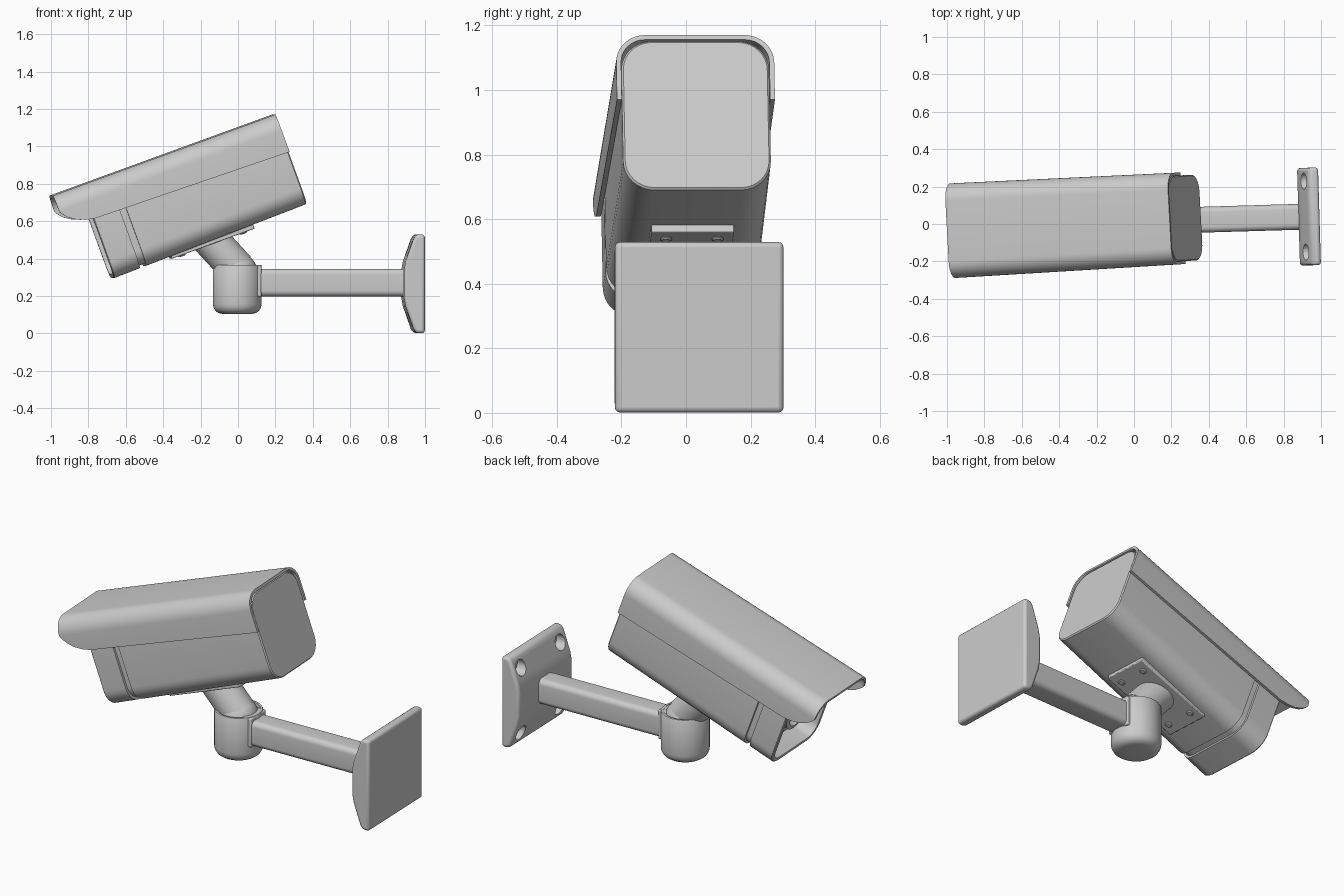
import bpy, bmesh, math
from mathutils import Matrix, Vector

if "Cube" in bpy.data.objects:
    bpy.data.objects.remove(bpy.data.objects["Cube"])

GREY = bpy.data.materials.new("plain_grey")
GREY.diffuse_color = (0.6, 0.6, 0.6, 1)
GREY.use_nodes = True
GREY.node_tree.nodes["Principled BSDF"].inputs["Base Color"].default_value = GREY.diffuse_color

# Frames: camera (origin at top rear edge, -X is forward) and wall mount
CAM = (Matrix.Translation((0.19, 0.027, 1.17)) @ Matrix.Rotation(math.radians(3.1), 4, 'Z')
       @ Matrix.Rotation(math.radians(-20), 4, 'Y'))
MOUNT = Matrix.Translation((-0.004, 0.012, 0)) @ Matrix.Rotation(math.radians(1.7), 4, 'Z')


def finish(name, bm, frame, smooth=True):
    bmesh.ops.recalc_face_normals(bm, faces=bm.faces[:])
    mesh = bpy.data.meshes.new(name)
    bm.to_mesh(mesh)
    bm.free()
    mesh.materials.append(GREY)
    ob = bpy.data.objects.new(name, mesh)
    bpy.context.collection.objects.link(ob)
    ob.matrix_world = frame
    bpy.ops.object.select_all(action='DESELECT')
    bpy.context.view_layer.objects.active = ob
    ob.select_set(True)
    if smooth:
        bpy.ops.object.shade_smooth_by_angle(angle=math.radians(35))
    return ob


def apply_mods(ob):
    bpy.ops.object.select_all(action='DESELECT')
    bpy.context.view_layer.objects.active = ob
    ob.select_set(True)
    for m in list(ob.modifiers):
        bpy.ops.object.modifier_apply(modifier=m.name)
    bpy.ops.object.shade_smooth_by_angle(angle=math.radians(35))


def bevel(ob, width, segments=3):
    m = ob.modifiers.new("bevel", 'BEVEL')
    m.width, m.segments, m.limit_method = width, segments, 'ANGLE'
    m.angle_limit = math.radians(40)


def loft(bm, rings, closed=True, caps=True):
    rows = [[bm.verts.new(p) for p in r] for r in rings]
    n = len(rows[0])
    for a, b in zip(rows, rows[1:]):
        for i in range(n if closed else n - 1):
            j = (i + 1) % n
            bm.faces.new((a[i], a[j], b[j], b[i]))
    if caps:
        bm.faces.new(rows[0])
        bm.faces.new(rows[-1])


def rounded_rect(s, hw, top, bot, r, n=8):
    pts = []
    for k, (cy, cz) in enumerate([(hw - r, top - r), (-hw + r, top - r),
                                  (-hw + r, bot + r), (hw - r, bot + r)]):
        for i in range(n + 1):
            a = math.pi / 2 * (k + i / n)
            pts.append((s, cy + r * math.cos(a), cz + r * math.sin(a)))
    return pts


def lathe(bm, profile, n=48):
    loft(bm, [[(r * math.cos(2 * math.pi * i / n), r * math.sin(2 * math.pi * i / n), z)
               for i in range(n)] for r, z in profile])


def box(bm, lo, hi):
    lo, hi = Vector(lo), Vector(hi)
    bmesh.ops.create_cube(bm, size=1, matrix=Matrix.Translation((lo + hi) / 2)
                          @ Matrix.Diagonal((*(hi - lo), 1)))


# Camera housing: lofted rounded box with a groove and a recessed front
def section(s, inset):
    f = -s / 1.11
    return rounded_rect(s, 0.229 + 0.008 * f - inset, -0.017 - inset,
                        -0.507 - 0.02 * f + inset, 0.095 - inset)


bm = bmesh.new()
loft(bm, [section(s, i) for s, i in [
    (-0.004, 0.006), (-0.01, 0), (-0.925, 0), (-0.925, 0.014), (-0.96, 0.014), (-0.96, 0),
    (-1.105, 0), (-1.11, 0.005), (-1.11, 0.024), (-1.0, 0.028)]])
finish("camera_housing", bm, CAM)

# Sun hood: U-shaped shell with rounded front cheeks
bm = bmesh.new()
rings = []
for s, low in [(0, -0.212), (-1.1, -0.19), (-1.15, -0.18), (-1.195, -0.162), (-1.23, -0.139),
               (-1.252, -0.116), (-1.264, -0.1), (-1.268, -0.091)]:
    hw, r = 0.245 + 0.008 * -s / 1.27, 0.09
    half = [(hw, low)] + [(hw - r + r * math.cos(a), -r + r * math.sin(a))
                          for a in [math.pi / 2 * i / 10 for i in range(11)]]
    rings.append([(s, y, t) for y, t in half] + [(s, -y, t) for y, t in reversed(half)])
loft(bm, rings, closed=False, caps=False)
hood = finish("sun_hood", bm, CAM)
# keep the outer surface where it is and thicken inward
up = [p for p in hood.data.polygons if abs(p.normal.z) > 0.99]
m = hood.modifiers.new("shell", 'SOLIDIFY')
m.thickness = 0.015
m.offset = -1 if up[0].normal.z > 0 else 1
apply_mods(hood)

# Lens: stepped barrel with a domed glass, pointing forward
LENS = CAM @ Matrix.Translation((-1.0, 0, -0.28)) @ Matrix.Rotation(math.radians(-90), 4, 'Y')
bm = bmesh.new()
lathe(bm, [(0.15, -0.01), (0.15, 0.02), (0.115, 0.02), (0.115, 0.07), (0.105, 0.075),
           (0.09, 0.075), (0.085, 0.045), (0.07, 0.045)])
finish("lens_barrel", bm, LENS)
bm = bmesh.new()
lathe(bm, [(0.075 * math.cos(a), 0.04 + 0.02 * math.sin(a))
           for a in [math.pi / 2 * i / 6.1 for i in range(7)]])
finish("lens_glass", bm, LENS)

# Plate under the housing with four screws
bm = bmesh.new()
box(bm, (-0.78, -0.128, -0.536), (-0.31, 0.128, -0.50))
plate = finish("housing_plate", bm, CAM)
bevel(plate, 0.004, 2)
for s in (-0.72, -0.37):
    for y in (-0.08, 0.08):
        bm = bmesh.new()
        lathe(bm, [(0.018, -0.53), (0.018, -0.539), (0.013, -0.543)], 20)
        finish("plate_screw", bm, CAM @ Matrix.Translation((s, y, 0)))

# Tilting neck: ball joint and slanted post
bm = bmesh.new()
bmesh.ops.create_uvsphere(bm, u_segments=32, v_segments=16, radius=0.108,
                          matrix=Matrix.Translation((0, 0, 0.325)))
finish("neck_ball", bm, MOUNT)
low, high = Vector((0.0, 0, 0.345)), Vector((-0.165, 0, 0.525))
bm = bmesh.new()
lathe(bm, [(0.097, 0), (0.097, (high - low).length)])
finish("neck_post", bm, MOUNT @ Matrix.Translation(low)
       @ (high - low).to_track_quat('Z', 'Y').to_matrix().to_4x4())

# Pivot cup: turned profile with rounded foot and open rim
bm = bmesh.new()
lathe(bm, [(0.001, 0.105), (0.08, 0.105), (0.1, 0.109), (0.117, 0.121), (0.127, 0.138),
           (0.13, 0.157), (0.13, 0.362), (0.127, 0.367), (0.115, 0.367), (0.112, 0.335),
           (0.001, 0.335)])
finish("pivot_cup", bm, MOUNT)

# Arm with softened edges, and its joint pad
bm = bmesh.new()
loft(bm, [rounded_rect(x, 0.069, 0.345, 0.198, 0.03, 6) for x in (0.06, 0.91)])
finish("support_arm", bm, MOUNT)
bm = bmesh.new()
box(bm, (0.06, -0.073, 0.195), (0.127, 0.073, 0.365))
bevel(finish("arm_joint", bm, MOUNT), 0.008)

# Wall plate: arched profile with four bolt holes
profile = [(0.996, 0.001), (0.95, 0.001), (0.935, 0.025), (0.893, 0.145), (0.884, 0.195),
           (0.884, 0.335), (0.893, 0.385), (0.935, 0.505), (0.95, 0.529), (0.996, 0.529)]
bm = bmesh.new()
loft(bm, [[(x, y, z) for x, z in profile] for y in (-0.261, 0.261)])
wall = finish("wall_plate", bm, MOUNT)
bevel(wall, 0.016)
bm = bmesh.new()
for y in (-0.19, 0.19):
    for z in (0.075, 0.455):
        bmesh.ops.create_cone(bm, cap_ends=True, segments=32, radius1=0.043, radius2=0.043,
                              depth=0.2, matrix=Matrix.Translation((0.868, y, z))
                              @ Matrix.Rotation(math.radians(90), 4, 'Y'))
cutter = finish("bolt_hole_cutter", bm, MOUNT, smooth=False)
cutter.hide_render = True
m = wall.modifiers.new("holes", 'BOOLEAN')
m.operation, m.solver, m.object = 'DIFFERENCE', 'EXACT', cutter
bpy.context.view_layer.update()
apply_mods(wall)
bpy.data.objects.remove(cutter)
